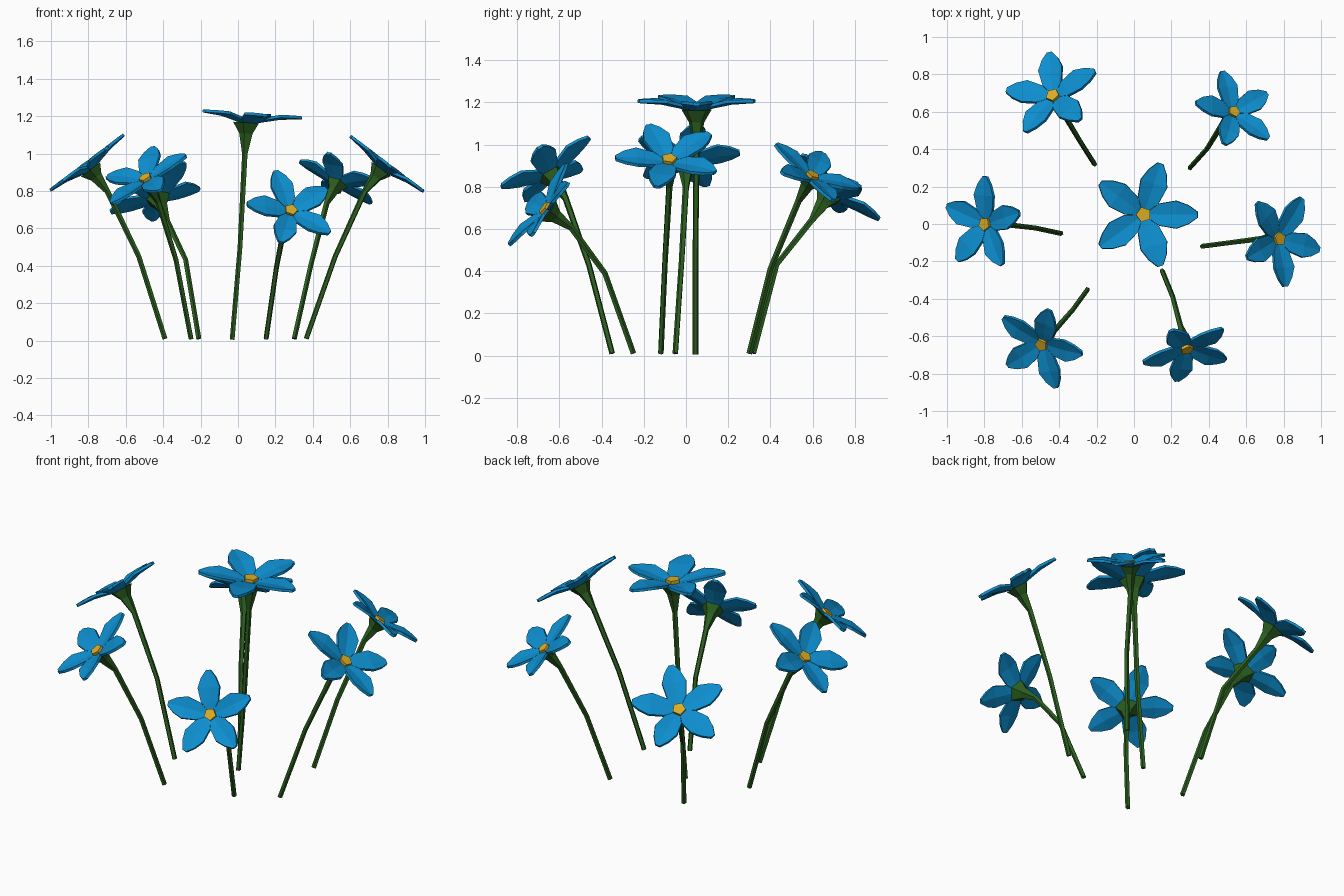
import bpy, bmesh, math
from mathutils import Vector, Matrix

if "Cube" in bpy.data.objects:
    bpy.data.objects.remove(bpy.data.objects["Cube"])


def material(name, rgb):
    m = bpy.data.materials.new(name)
    m.diffuse_color = (*rgb, 1)
    m.use_nodes = True
    m.node_tree.nodes["Principled BSDF"].inputs["Base Color"].default_value = m.diffuse_color
    return m


BLUE = material("petal blue", (0.004, 0.27, 0.62))
GREEN = material("stem green", (0.025, 0.115, 0.014))
YELLOW = material("centre yellow", (0.70, 0.42, 0.02))


def finish(bm, name, mat):
    bmesh.ops.recalc_face_normals(bm, faces=bm.faces)
    me = bpy.data.meshes.new(name)
    bm.to_mesh(me)
    bm.free()
    me.materials.append(mat)
    ob = bpy.data.objects.new(name, me)
    bpy.context.collection.objects.link(ob)
    return ob


def tube(bm, rings, sides, ref):
    """Closed tube through (centre, axis, radius) rings."""
    loops = []
    for c, axis, r in rings:
        u = (ref - axis * ref.dot(axis)).normalized()
        v = axis.cross(u)
        loops.append([bm.verts.new(c + r * (u * math.cos(a) + v * math.sin(a)))
                      for a in (math.tau * i / sides for i in range(sides))])
    for a, b in zip(loops, loops[1:]):
        for i in range(sides):
            j = (i + 1) % sides
            bm.faces.new((a[i], a[j], b[j], b[i]))
    bm.faces.new(loops[0][::-1])
    bm.faces.new(loops[-1])


# Petal stations as fractions of flower radius: distance, half width, rise
PETAL = [(0.05, 0.035, 0.0), (0.28, 0.20, 0.06), (0.60, 0.255, 0.13),
         (0.83, 0.17, 0.15), (1.0, 0.05, 0.165)]


def flower(label, base, mid, head, tilt, az, R, tip):
    base, mid, head, tip = map(Vector, (base, mid, head, tip))
    t, a = math.radians(tilt), math.radians(az)
    n = Vector((math.sin(t) * math.cos(a), math.sin(t) * math.sin(a), math.cos(t)))
    u = (tip - n * tip.dot(n)).normalized()
    v = n.cross(u)
    k = R / 0.25

    # bent stem flaring into the calyx
    neck = head - n * 0.15 * k
    d1, d2 = (mid - base).normalized(), (neck - mid).normalized()
    bm = bmesh.new()
    tube(bm, [(base, d1, 0.014), (mid, (d1 + d2).normalized(), 0.014),
              (neck, (d2 + n).normalized(), 0.016),
              (head - n * 0.055 * k, n, 0.034 * k),
              (head - n * 0.005, n, 0.066 * k)], 5, -u)
    finish(bm, label + "_stem", GREEN)

    # five creased petals
    bm = bmesh.new()
    for i in range(5):
        rot = Matrix.Rotation(math.tau * i / 5, 3, n)
        rows = []
        for d, w, z in PETAL:
            rows.append([bm.verts.new(head + rot @ (
                u * d * R + v * s * w * R + n * (z + 0.16 * w * abs(s)) * R))
                for s in (-1, 0, 1)])
        for p, q in zip(rows, rows[1:]):
            for j in (0, 1):
                bm.faces.new((p[j], q[j], q[j + 1], p[j + 1]))
    ob = finish(bm, label + "_petals", BLUE)
    # make every petal face along the flower axis before thickening
    for f in ob.data.polygons:
        if f.normal.dot(n) < 0:
            f.flip()
    mod = ob.modifiers.new("thickness", "SOLIDIFY")
    mod.thickness = 0.015
    mod.offset = -1

    # five-sided centre
    bm = bmesh.new()
    tube(bm, [(head, n, 0.036 * k), (head + n * 0.022 * k, n, 0.036 * k)], 5, -u)
    finish(bm, label + "_centre", YELLOW)


# label, stem base, stem bend, head, tilt, azimuth, radius, one petal direction
flower("middle", (-.03, .045, .005), (.012, .045, .5), (.05, .05, 1.17), 4, 0, .288, (.29, 0, 0))
flower("left", (-.39, -.05, .01), (-.53, -.02, .45), (-.79, 0, .92), 37, 180, .255, (.18, .06, .18))
flower("right", (.365, -.12, .01), (.52, -.10, .45), (.77, -.08, .92), 37, 0, .255, (.23, -.06, -.12))
flower("back_left", (-.21, .32, .01), (-.28, .43, .43), (-.43, .68, .765), 38, 121, .262, (-.02, .21, -.10))
flower("back_right", (.30, .30, .01), (.39, .40, .41), (.53, .595, .845), 37, 47, .232, (.18, .10, -.12))
flower("front_left", (-.25, -.35, .01), (-.33, -.46, .43), (-.49, -.64, .86), 39, 228, .25, (.03, .17, .18))
flower("front_right", (.15, -.25, .01), (.205, -.385, .39), (.28, -.66, .69), 55, 286, .245, (-.08, .09, .22))
